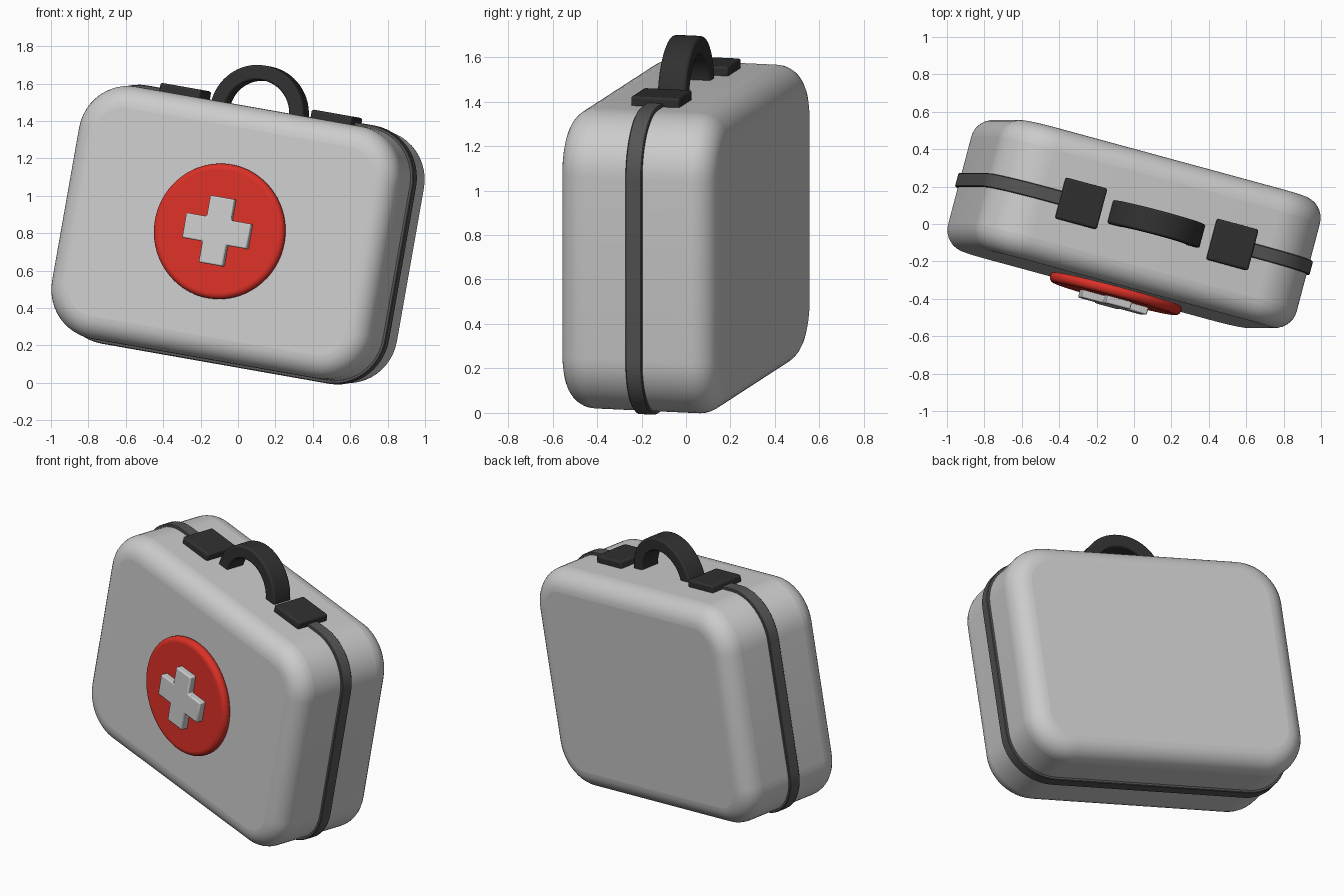
import bpy, bmesh, math
from mathutils import Matrix

if "Cube" in bpy.data.objects:
    bpy.data.objects.remove(bpy.data.objects["Cube"])

W, D, H, R = 1.80, 0.725, 1.37, 0.27      # case size and corner radius
POSE = (Matrix.Translation((0, 0, 0.793)) @ Matrix.Rotation(math.radians(10), 4, 'Y')
        @ Matrix.Rotation(math.radians(-15), 4, 'Z'))


def material(name, rgb):
    m = bpy.data.materials.new(name)
    m.diffuse_color = (*rgb, 1)
    m.use_nodes = True
    m.node_tree.nodes["Principled BSDF"].inputs["Base Color"].default_value = m.diffuse_color
    return m


BLACK = material("black_plastic", (0.03, 0.03, 0.03))
DARK = material("dark_trim", (0.09, 0.09, 0.09))
RED = material("red", (0.7, 0.03, 0.02))


def finish(name, bm, mat=None, bevel=0, segments=3):
    bmesh.ops.recalc_face_normals(bm, faces=bm.faces)
    me = bpy.data.meshes.new(name)
    bm.to_mesh(me)
    bm.free()
    ob = bpy.data.objects.new(name, me)
    bpy.context.collection.objects.link(ob)
    ob.matrix_world = POSE
    if mat:
        me.materials.append(mat)
    if bevel:
        b = ob.modifiers.new("bevel", 'BEVEL')
        b.width, b.segments = bevel, segments
        b.limit_method, b.angle_limit = 'ANGLE', math.radians(40)
    bpy.ops.object.select_all(action='DESELECT')
    ob.select_set(True)
    bpy.context.view_layer.objects.active = ob
    bpy.ops.object.shade_smooth_by_angle(angle=math.radians(40))
    return ob


def extrude(name, pts, y0, y1, **kw):
    """Extrude an x-z outline from y0 to y1."""
    bm = bmesh.new()
    a = [bm.verts.new((x, y0, z)) for x, z in pts]
    b = [bm.verts.new((x, y1, z)) for x, z in pts]
    bm.faces.new(a)
    bm.faces.new(b)
    n = len(pts)
    for i in range(n):
        j = (i + 1) % n
        bm.faces.new((a[i], a[j], b[j], b[i]))
    return finish(name, bm, **kw)


def band(name, outer, inner, depth, **kw):
    """Open strip of rectangular section between two matching x-z paths."""
    bm = bmesh.new()
    rings = []
    for (ox, oz), (ix, iz) in zip(outer, inner):
        rings.append([bm.verts.new(c) for c in (
            (ox, -depth / 2, oz), (ox, depth / 2, oz), (ix, depth / 2, iz), (ix, -depth / 2, iz))])
    for p, q in zip(rings, rings[1:]):
        for k in range(4):
            bm.faces.new((p[k], p[(k + 1) % 4], q[(k + 1) % 4], q[k]))
    bm.faces.new(rings[0])
    bm.faces.new(rings[-1])
    return finish(name, bm, **kw)


def arc(cx, cz, r, a0, a1, n):
    angles = [math.radians(a0 + (a1 - a0) * i / n) for i in range(n + 1)]
    return [(cx + r * math.cos(a), cz + r * math.sin(a)) for a in angles]


def rounded_rect(grow=0):
    """Clockwise outline, starting at the top right corner."""
    x, z, r = W / 2 - R, H / 2 - R, R + grow
    return (arc(x, z, r, 90, 0, 12) + arc(x, -z, r, 0, -90, 12)
            + arc(-x, -z, r, -90, -180, 12) + arc(-x, z, r, 180, 90, 12))


# Case body with soft front and back rims
extrude("case_body", rounded_rect(), -D / 2, D / 2, bevel=0.12, segments=8)

# Seam strap running round the case from clip to clip
clip_x, top = 0.425, H / 2


def strap_path(g):
    return [(clip_x, top + g)] + rounded_rect(g) + [(-clip_x, top + g)]


band("seam_strap", strap_path(0.016), strap_path(-0.015), 0.075, mat=DARK, bevel=0.004, segments=1)

# Clips on the top
for name, s in (("clip_left", -1), ("clip_right", 1)):
    x0, x1, z0, z1 = s * clip_x - 0.115, s * clip_x + 0.115, top - 0.01, top + 0.043
    extrude(name, [(x0, z0), (x1, z0), (x1, z1), (x0, z1)], -0.113, 0.113,
            mat=BLACK, bevel=0.012)

# Arched carrying handle
cz = top - 0.03
band("handle", arc(0, cz, 0.26, 178, 2, 32), arc(0, cz, 0.18, 178, 2, 32), 0.13,
     mat=BLACK, bevel=0.01, segments=2)

# Round red badge on the front
front = -D / 2
extrude("badge_disc", arc(0, 0, 0.363, 0, 360, 64)[:-1], front - 0.052, front + 0.01,
        mat=RED, bevel=0.03, segments=5)

# Raised plus shape on the badge
a, b = 0.068, 0.182
plus = [(a, b), (a, a), (b, a), (b, -a), (a, -a), (a, -b),
        (-a, -b), (-a, -a), (-b, -a), (-b, a), (-a, a), (-a, b)]
extrude("badge_plus", plus, front - 0.093, front - 0.04, bevel=0.008, segments=2)
